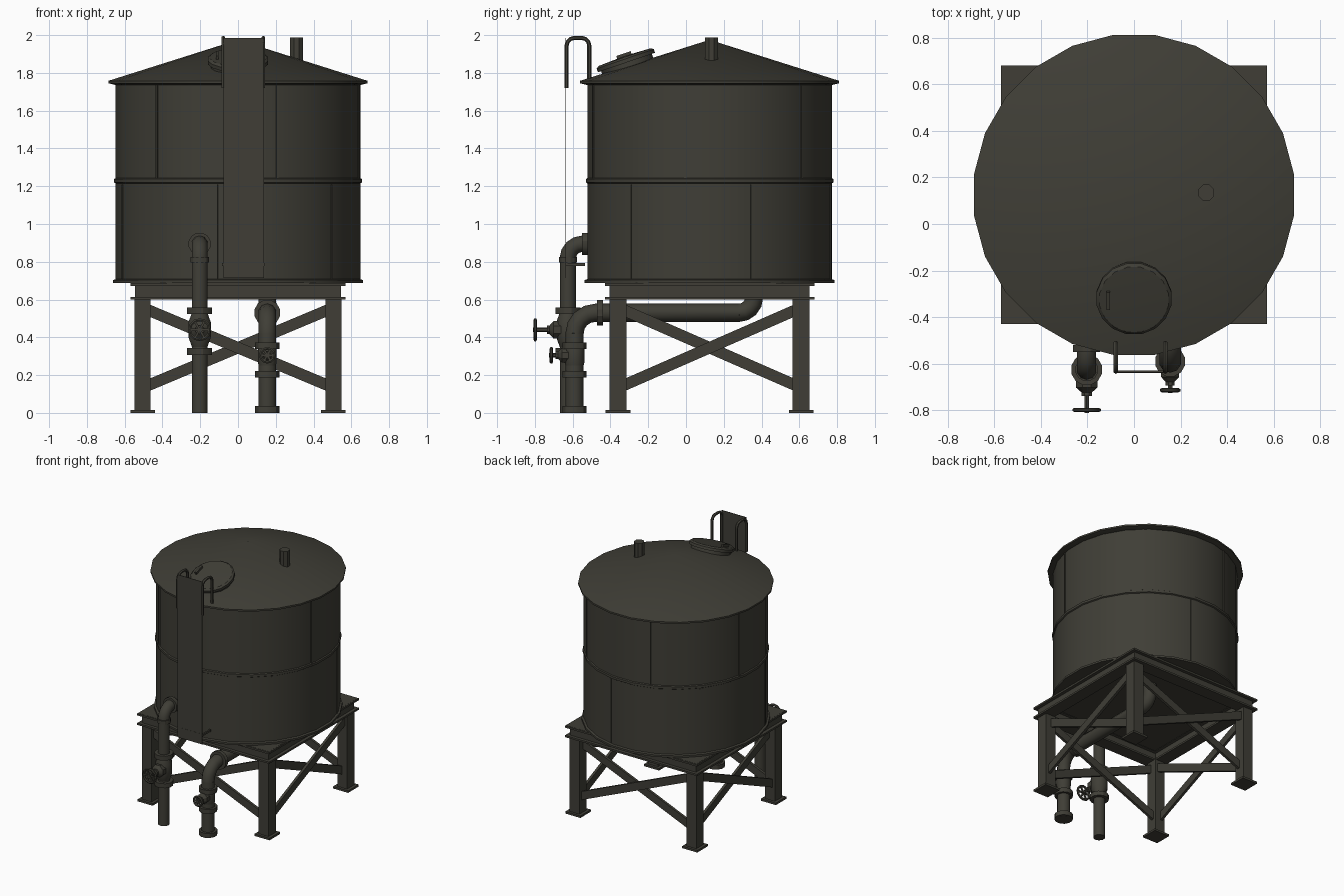
import bpy, bmesh, math
from mathutils import Vector, Matrix

old = bpy.data.objects.get("Cube")
if old:
    bpy.data.objects.remove(old, do_unlink=True)

paint = bpy.data.materials.new("dark olive metal")
paint.use_nodes = True
COLOR = (0.05, 0.048, 0.037, 1)
paint.diffuse_color = COLOR
paint.node_tree.nodes["Principled BSDF"].inputs["Base Color"].default_value = COLOR

CY = 0.125  # tank axis in y
X, Y, Z = Vector((1, 0, 0)), Vector((0, 1, 0)), Vector((0, 0, 1))


def finish(name, bm, smooth=None):
    bmesh.ops.recalc_face_normals(bm, faces=bm.faces[:])
    mesh = bpy.data.meshes.new(name)
    bm.to_mesh(mesh)
    bm.free()
    mesh.materials.append(paint)
    ob = bpy.data.objects.new(name, mesh)
    bpy.context.collection.objects.link(ob)
    if smooth:
        bpy.ops.object.select_all(action='DESELECT')
        ob.select_set(True)
        bpy.context.view_layer.objects.active = ob
        bpy.ops.object.shade_smooth_by_angle(angle=math.radians(smooth))
    return ob


def box(name, center, size, rot=None):
    bm = bmesh.new()
    bmesh.ops.create_cube(bm, size=1)
    m = Matrix.Translation(center) @ (rot or Matrix()) @ Matrix.Diagonal((*size, 1))
    bmesh.ops.transform(bm, matrix=m, verts=bm.verts)
    return finish(name, bm)


def skin(name, rings, smooth):
    """Bridge a list of point rings and cap both ends."""
    bm = bmesh.new()
    loops = [[bm.verts.new(p) for p in ring] for ring in rings]
    n = len(loops[0])
    for a, b in zip(loops, loops[1:]):
        for i in range(n):
            j = (i + 1) % n
            bm.faces.new((a[i], a[j], b[j], b[i]))
    bm.faces.new(loops[0])
    bm.faces.new(loops[-1])
    bmesh.ops.remove_doubles(bm, verts=bm.verts, dist=1e-5)
    return finish(name, bm, smooth)


def ring(center, u, v, r, n):
    return [Vector(center) + r * (u * math.cos(t) + v * math.sin(t))
            for t in (2 * math.pi * (i + 0.5) / n for i in range(n))]


def lathe(name, origin, axis, profile, n=10, smooth=30):
    """Turn (radius, distance) pairs around an axis."""
    axis = Vector(axis).normalized()
    u = X if abs(axis.x) < 0.9 else Y
    v = axis.cross(u).normalized()
    return skin(name, [ring(Vector(origin) + axis * d, u, v, r, n) for r, d in profile], smooth)


def pipe(name, x, path, r, n=10):
    """Sweep a round section along (y, z) points at a fixed x."""
    pts = [Vector((x, y, z)) for y, z in path]
    rings = []
    for i, p in enumerate(pts):
        t = (pts[min(i + 1, len(pts) - 1)] - pts[max(i - 1, 0)]).normalized()
        rings.append(ring(p, X, t.cross(X), r, n))
    return skin(name, rings, 50)


def arc(cy, cz, r, a0, a1, steps=4):
    return [(cy + r * math.cos(math.radians(a0 + (a1 - a0) * i / steps)),
             cz + r * math.sin(math.radians(a0 + (a1 - a0) * i / steps))) for i in range(steps + 1)]


def flange(name, x, y, z, r=0.068, axis=Z, thick=0.035):
    lathe(name, Vector((x, y, z)) - axis * thick / 2, axis, [(r, 0), (r, thick)], 12)


# Tank shell with foot rim and middle seam
lathe("tank_shell", (0, CY, 0), Z,
      [(0.668, 0.688), (0.668, 0.703), (0.653, 0.708), (0.653, 1.215), (0.661, 1.22),
       (0.661, 1.238), (0.653, 1.243), (0.653, 1.75)], 24)
for k in range(6):
    a = math.radians(k * 60 + 20)
    for z, turn in ((0.96, 0), (1.49, 0.5)):
        b = a + turn
        box("plate_seam", (0.649 * math.cos(b), CY + 0.649 * math.sin(b), z),
            (0.01, 0.012, 0.5), Matrix.Rotation(b, 4, 'Z'))

# Conical roof with eave lip
lathe("roof", (0, CY, 0), Z, [(0.65, 1.735), (0.692, 1.745), (0.692, 1.758), (0.0, 1.975)], 24, 25)

# Roof vent
lathe("roof_vent", (0.31, CY + 0.01, 1.84), Z, [(0.037, 0), (0.037, 0.148)], 8)

# Tilted hatch on the front of the roof
tilt = Vector((0, -0.34, 1)).normalized()
hatch = Vector((0, -0.315, 1.855))
lathe("hatch_neck", hatch - tilt * 0.07, tilt, [(0.145, 0), (0.145, 0.08)], 16)
lathe("hatch_lid", hatch, tilt, [(0.163, 0), (0.163, 0.02), (0.15, 0.03), (0, 0.036)], 16)
box("hatch_handle", hatch + tilt * 0.04 + X * -0.11, (0.015, 0.08, 0.02),
    Matrix.Rotation(math.atan(0.34), 4, 'X'))

# Ladder panel, hooked handrails and lower bracket
box("ladder_panel", (0.031, -0.637, 1.35), (0.215, 0.004, 1.27))
for x in (-0.078, 0.134):
    hook = [(-0.632, 1.72), (-0.632, 1.94)] + arc(-0.592, 1.945, 0.04, 180, 90, 3)
    hook += arc(-0.552, 1.945, 0.04, 90, 0, 3) + [(-0.512, 1.77)]
    pipe("ladder_handrail", x, hook, 0.011, 6)
    box("ladder_bracket", (x, -0.585, 0.785), (0.012, 0.1, 0.015))
box("ladder_bottom_bar", (0.028, -0.634, 0.79), (0.212, 0.012, 0.012))

# Support deck and channel beams around it
HX, HY = 0.57, 0.555
box("deck", (0, CY, 0.682), (2 * HX - 0.02, 2 * HY - 0.02, 0.012))
for s in (-1, 1):
    for z, label in ((0.68, "top"), (0.606, "bottom")):
        box("side_beam_%s_flange" % label, (s * (HX - 0.05), CY, z), (0.1, 2 * HY, 0.014))
        box("cross_beam_%s_flange" % label, (0, CY + s * (HY - 0.05), z), (2 * HX, 0.1, 0.014))
    box("side_beam_web", (s * (HX - 0.05), CY, 0.643), (0.05, 2 * HY - 0.05, 0.075))
    box("cross_beam_web", (0, CY + s * (HY - 0.05), 0.643), (2 * HX - 0.05, 0.05, 0.075))

# Legs with foot plates
LX, LY = 0.505, 0.485
for sx in (-1, 1):
    for sy in (-1, 1):
        x, y = sx * LX, CY + sy * LY
        box("leg", (x, y, 0.305), (0.085, 0.09, 0.6))
        box("foot_plate", (x, y, 0.008), (0.13, 0.13, 0.016))

# Crossed braces on all four sides
rise = 0.39
for s in (-1, 1):
    for d in (-1, 1):
        for label, half in (("front_back", LX), ("side", LY)):
            ang = math.atan2(rise, 2 * half - 0.08) * d
            length = math.hypot(rise, 2 * half - 0.08) + 0.03
            if label == "side":
                box("side_brace", (s * (LX + 0.012 * d), CY, 0.345), (0.02, length, 0.06),
                    Matrix.Rotation(ang, 4, 'X'))
            else:
                box("front_back_brace", (0, CY + s * (LY + 0.012 * d), 0.345), (length, 0.02, 0.06),
                    Matrix.Rotation(ang, 4, 'Y'))


def valve(x, y, z, r, reach, wheel):
    """Bulged valve body with bonnet, stem and spoked handwheel facing front."""
    lathe("valve_body", (x, y, z), Z,
          [(r * 0.7, -0.09), (r, -0.04), (r, 0.04), (r * 0.7, 0.09)], 10, 50)
    lathe("valve_bonnet", (x, y, z), -Y,
          [(r * 0.8, 0), (r * 0.8, r + 0.015), (r * 0.4, r + 0.035), (r * 0.4, r + 0.05)], 8)
    lathe("valve_stem", (x, y, z), -Y, [(0.011, 0), (0.011, reach)], 6)
    at = Vector((x, y - reach + 0.012, z))
    rings = []
    for k in range(13):
        t = 2 * math.pi * k / 12
        out = X * math.cos(t) + Z * math.sin(t)
        rings.append(ring(at + out * (wheel - 0.009), out, Y, 0.009, 6))
    skin("valve_handwheel", rings, 50)
    for k in range(3):
        box("handwheel_spoke", at, (2 * wheel - 0.02, 0.01, 0.012),
            Matrix.Rotation(math.pi * k / 3, 4, 'Y'))


# Fill pipe: rises to an elbow entering the tank wall
FX, FY = -0.203, -0.625
pipe("fill_pipe", FX, [(FY, 0), (FY, 0.82)] + arc(FY + 0.075, 0.82, 0.075, 180, 90) + [(-0.5, 0.895)], 0.043)
flange("fill_pipe_wall_collar", FX, -0.535, 0.895, 0.06, Y, 0.03)
flange("fill_pipe_elbow_collar", FX, FY, 0.81, 0.05, Z, 0.03)
for z in (0.325, 0.54):
    flange("fill_pipe_flange", FX, FY, z)
valve(FX, FY, 0.44, 0.062, 0.185, 0.062)

# Drain pipe: elbow turns back beneath the deck and up into the tank
DX, DY = 0.155, -0.59
pipe("drain_pipe", DX, [(DY, 0), (DY, 0.42)] + arc(DY + 0.11, 0.42, 0.11, 180, 90)
     + [(0.28, 0.53)] + arc(0.28, 0.61, 0.08, -90, 0) + [(0.36, 0.685)], 0.048)
for z in (0.018, 0.205, 0.355):
    flange("drain_pipe_flange", DX, DY, z, 0.066)
flange("drain_pipe_elbow_flange", DX, -0.455, 0.53, 0.07, Y, 0.03)
valve(DX, DY, 0.305, 0.052, 0.135, 0.045)
